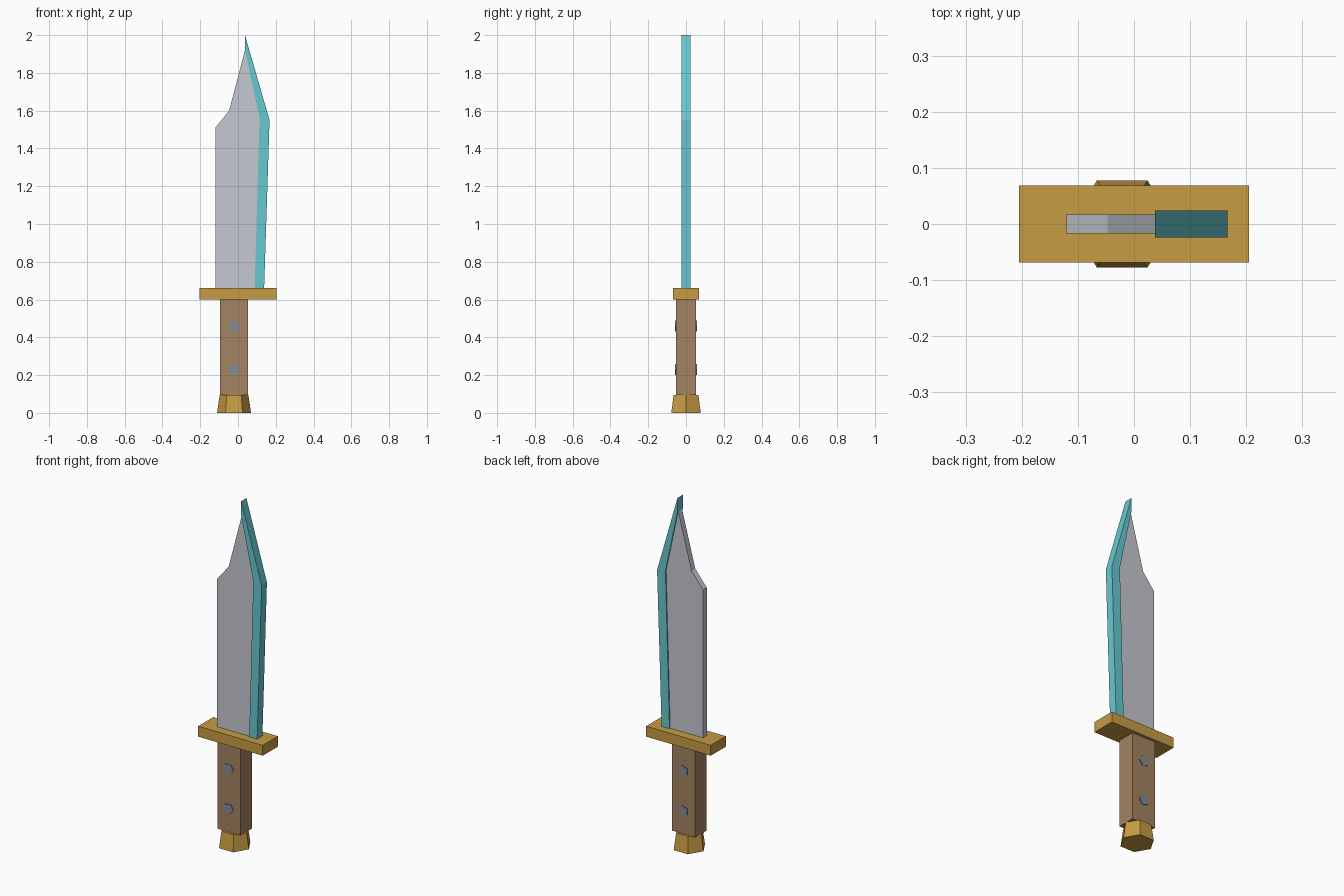
import bpy, bmesh, math
from mathutils import Matrix

if "Cube" in bpy.data.objects:
    bpy.data.objects.remove(bpy.data.objects["Cube"], do_unlink=True)


def material(name, rgb):
    mat = bpy.data.materials.new(name)
    mat.use_nodes = True
    linear = [((c / 255 + 0.055) / 1.055) ** 2.4 for c in rgb] + [1]
    mat.diffuse_color = linear
    mat.node_tree.nodes["Principled BSDF"].inputs["Base Color"].default_value = linear
    return mat


steel = material("pale steel", (197, 200, 209))
teal = material("teal edge", (104, 200, 209))
gold = material("gold", (199, 156, 68))
wood = material("brown wood", (163, 131, 98))
rivet_grey = material("blue grey", (130, 140, 154))


def finish(name, bm, mat):
    bmesh.ops.recalc_face_normals(bm, faces=bm.faces)
    mesh = bpy.data.meshes.new(name)
    bm.to_mesh(mesh)
    bm.free()
    mesh.materials.append(mat)
    obj = bpy.data.objects.new(name, mesh)
    bpy.context.collection.objects.link(obj)
    return obj


def plate(name, outline, half, mat):
    """Extrude an x-z outline to a flat plate centred on y = 0."""
    bm = bmesh.new()
    face = bm.faces.new([bm.verts.new((x, -half, z)) for x, z in outline])
    moved = bmesh.ops.extrude_face_region(bm, geom=[face])["geom"]
    bmesh.ops.translate(bm, vec=(0, 2 * half, 0),
                        verts=[v for v in moved if isinstance(v, bmesh.types.BMVert)])
    return finish(name, bm, mat)


def box(name, x, width, depth, low, high, mat):
    bm = bmesh.new()
    bmesh.ops.create_cube(bm, size=1, matrix=Matrix.Translation((x, 0, (low + high) / 2))
                          @ Matrix.Diagonal((width, depth, high - low, 1)))
    return finish(name, bm, mat)


def cone(name, sides, r1, r2, length, matrix, mat):
    bm = bmesh.new()
    bmesh.ops.create_cone(bm, cap_ends=True, segments=sides, radius1=r1, radius2=r2,
                          depth=length, matrix=matrix)
    # Turn the shape so that one corner points along +x
    return finish(name, bm, mat)


GRIP_X = -0.021

# Blade: steel body and the thicker cutting edge that wraps its right side
inner = [(0.088, 0.65), (0.114, 1.56), (0.037, 1.92)]
outer = [(0.037, 2.0), (0.167, 1.55), (0.138, 0.65)]
plate("blade_body", [(-0.12, 0.65)] + inner + [(-0.047, 1.60), (-0.12, 1.51)], 0.017, steel)
plate("cutting_edge", inner + outer, 0.024, teal)

# Guard and grip
box("guard", 0, 0.41, 0.137, 0.60, 0.66, gold)
box("grip", GRIP_X, 0.148, 0.104, 0.095, 0.60, wood)


def corner_to_x(sides):
    """Rotation that brings a corner of a regular prism onto +x."""
    bm = bmesh.new()
    bmesh.ops.create_circle(bm, segments=sides, radius=1)
    bm.verts.ensure_lookup_table()
    first = bm.verts[0].co
    angle = math.atan2(first.y, first.x)
    bm.free()
    return Matrix.Rotation(-angle, 4, "Z")


# Six-sided flared pommel
cone("pommel", 6, 0.09, 0.076, 0.095,
     Matrix.Translation((GRIP_X, 0, 0.0475)) @ corner_to_x(6), gold)

# Five-sided rivets through the grip
for name, z in (("lower_rivet", 0.23), ("upper_rivet", 0.46)):
    cone(name, 5, 0.031, 0.031, 0.114,
         Matrix.Translation((GRIP_X, 0, z)) @ Matrix.Rotation(math.pi / 2, 4, "X")
         @ corner_to_x(5), rivet_grey)
